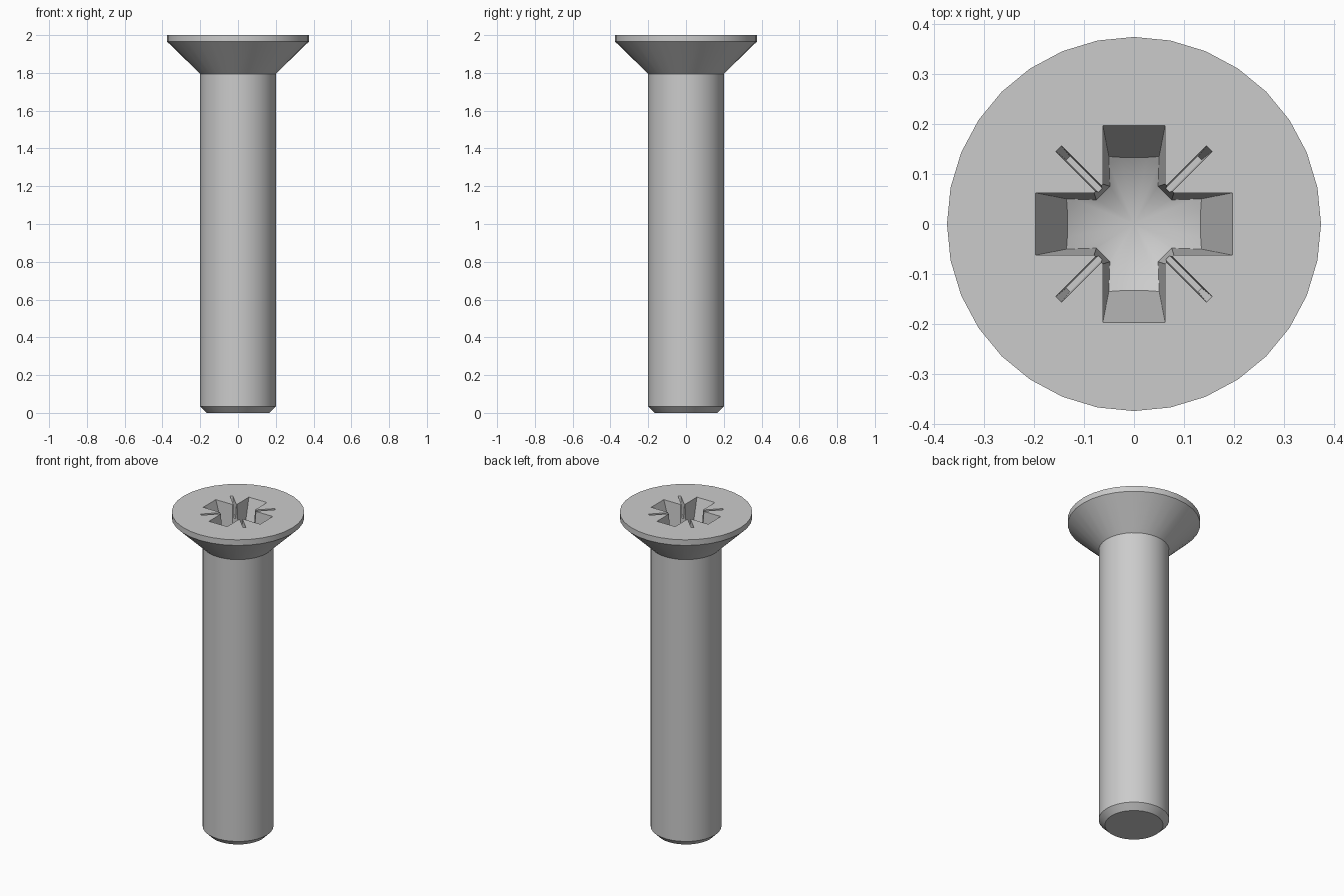
import bpy
import bmesh
from math import cos, sin, tan, pi, radians

cube = bpy.data.objects.get("Cube")
if cube:
    bpy.data.objects.remove(cube, do_unlink=True)

steel = bpy.data.materials.new("steel_grey")
steel.use_nodes = True
GREY = (0.6, 0.6, 0.6, 1)
steel.diffuse_color = GREY
steel.node_tree.nodes["Principled BSDF"].inputs["Base Color"].default_value = GREY

SIDES = 32
TOP = 2.0
DEPTH = 0.19


def circle(radius):
    return [(radius * cos(2 * pi * i / SIDES), radius * sin(2 * pi * i / SIDES))
            for i in range(SIDES)]


def loft(name, sections):
    """Closed solid through (z, outline) sections; a one-point outline is a tip."""
    bm = bmesh.new()
    rings = [[bm.verts.new((x, y, z)) for x, y in pts] for z, pts in sections]
    for a, b in zip(rings, rings[1:]):
        n = len(a)
        for i in range(n):
            j = (i + 1) % n
            if len(b) == 1:
                bm.faces.new((a[i], a[j], b[0]))
            else:
                bm.faces.new((a[i], a[j], b[j], b[i]))
    for ring in (rings[0], rings[-1]):
        if len(ring) > 2:
            bm.faces.new(ring)
    bmesh.ops.recalc_face_normals(bm, faces=bm.faces)
    mesh = bpy.data.meshes.new(name)
    bm.to_mesh(mesh)
    bm.free()
    mesh.materials.append(steel)
    obj = bpy.data.objects.new(name, mesh)
    bpy.context.collection.objects.link(obj)
    return obj


def tapered_cutter(name, upper, lower, depth, start, end):
    """Extend the taper between two outlines above the face and below the floor."""
    def at(t):
        pts = [(p[0] + (q[0] - p[0]) * t, p[1] + (q[1] - p[1]) * t)
               for p, q in zip(upper, lower)]
        return TOP - depth * t, pts
    obj = loft(name, [at(start), at(end)])
    obj.hide_render = True
    return obj


def boolean(target, tool, operation):
    mod = target.modifiers.new("cut", 'BOOLEAN')
    mod.operation = operation
    mod.solver = 'EXACT'
    mod.object = tool
    bpy.context.view_layer.objects.active = target
    bpy.ops.object.modifier_apply(modifier=mod.name)
    bpy.data.objects.remove(tool, do_unlink=True)


def cross(length, width, corner):
    """Plus-shaped outline with bevelled inner corners."""
    quarter = [(length, width), (corner, width), (width, corner), (width, length)]
    pts = []
    for k in range(4):
        c, s = round(cos(k * pi / 2)), round(sin(k * pi / 2))
        pts += [(x * c - y * s, x * s + y * c) for x, y in quarter]
    return pts


def bar(length, width, angle):
    c, s = cos(angle), sin(angle)
    return [(x * c - y * s, x * s + y * c) for x, y in
            ((length, width), (-length, width), (-length, -width), (length, -width))]


# Shank with bevelled end, countersunk head and thin rim
profile = [(0, 0.165), (0.035, 0.2), (1.795, 0.2), (1.965, 0.375), (TOP, 0.375)]
screw = loft("countersunk_screw", [(z, circle(r)) for z, r in profile])

# Cross-shaped drive recess with a conical floor
recess = tapered_cutter("recess_cutter", cross(0.197, 0.0625, 0.08),
                        cross(0.133, 0.05, 0.076), DEPTH, -0.1, 1.6)
slope = tan(radians(30))
tip = TOP - DEPTH - 0.133 * slope
cone = loft("floor_cutter", [(TOP + 0.1, circle(0.35)),
                             (tip + 0.35 * slope, circle(0.35)), (tip, [(0, 0)])])
boolean(recess, cone, 'INTERSECT')
boolean(screw, recess, 'DIFFERENCE')

# Thin diagonal slits between the arms of the cross
for turn in (1, 3):
    angle = turn * pi / 4
    slit = tapered_cutter("slit_cutter", bar(0.214, 0.008, angle),
                          bar(0.187, 0.005, angle), 0.085, -0.1, 1)
    boolean(screw, slit, 'DIFFERENCE')

# Smooth round walls, crisp edges
bpy.ops.object.select_all(action='DESELECT')
screw.select_set(True)
bpy.context.view_layer.objects.active = screw
bpy.ops.object.shade_smooth_by_angle(angle=radians(30))
